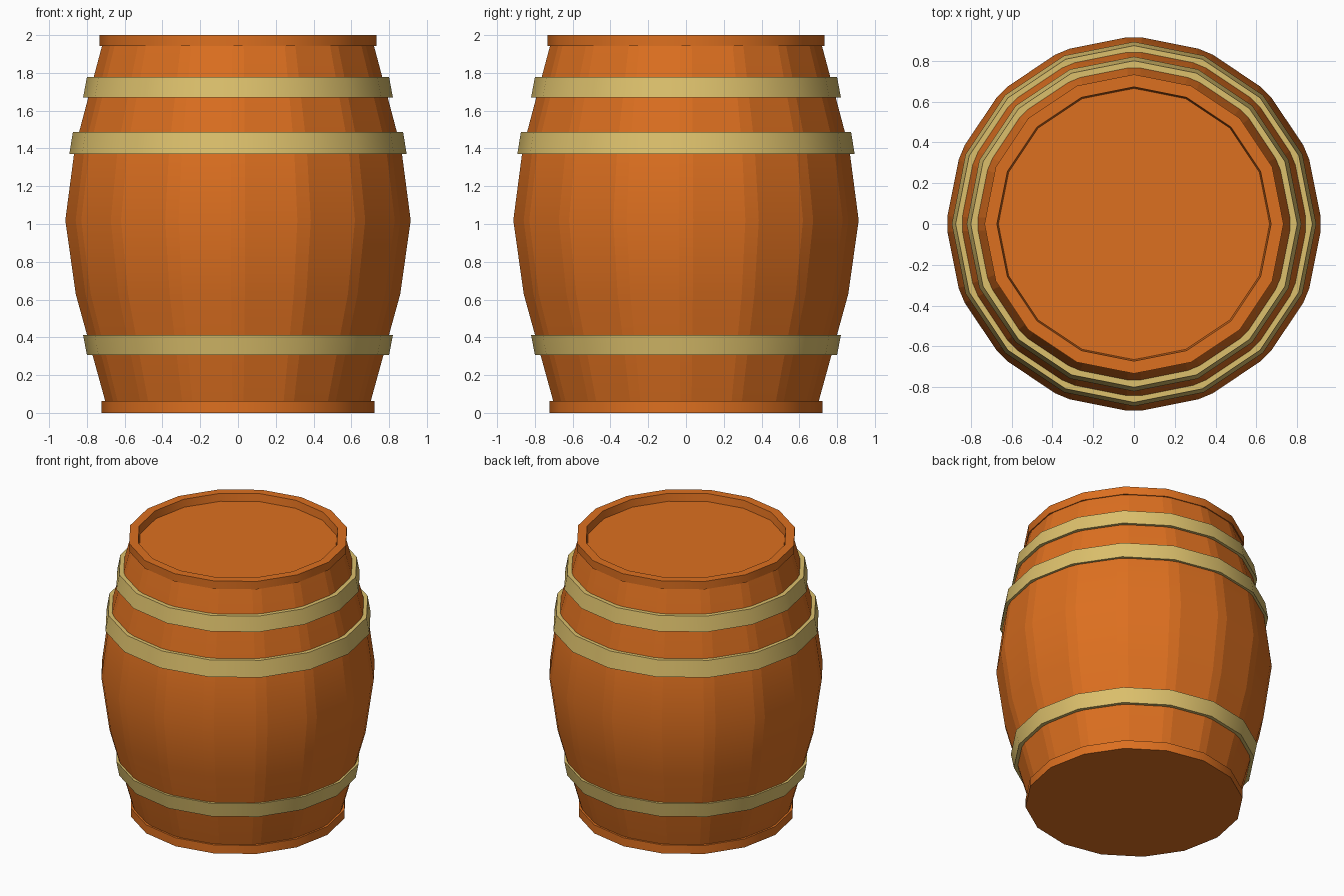
import bpy, bmesh, math

if "Cube" in bpy.data.objects:
    bpy.data.objects.remove(bpy.data.objects["Cube"])

SIDES = 16


def material(name, rgb):
    m = bpy.data.materials.new(name)
    m.diffuse_color = (*rgb, 1)
    m.use_nodes = True
    m.node_tree.nodes["Principled BSDF"].inputs["Base Color"].default_value = m.diffuse_color
    return m


wood = material("wood", (0.72, 0.16, 0.014))
brass = material("brass", (0.72, 0.53, 0.15))


def lathe(name, profile, mat, chamfer=0.0, ring=False):
    """Spin a (radius, z) profile; a ring is closed on itself, else capped."""
    step = math.tau / SIDES
    angles = []
    for i in range(SIDES):
        angles += [i * step - chamfer, i * step + chamfer] if chamfer else [i * step]
    bm = bmesh.new()
    loops = [[bm.verts.new((r * math.cos(a), r * math.sin(a), z)) for a in angles]
             for r, z in profile]
    n = len(angles)
    pairs = list(zip(loops, loops[1:]))
    if ring:
        pairs.append((loops[-1], loops[0]))
    else:
        bm.faces.new(loops[0][::-1])
        bm.faces.new(loops[-1])
    for lo, hi in pairs:
        for i in range(n):
            j = (i + 1) % n
            bm.faces.new((lo[i], lo[j], hi[j], hi[i]))
    bmesh.ops.recalc_face_normals(bm, faces=bm.faces)
    mesh = bpy.data.meshes.new(name)
    bm.to_mesh(mesh)
    bm.free()
    mesh.materials.append(mat)
    obj = bpy.data.objects.new(name, mesh)
    bpy.context.collection.objects.link(obj)
    bpy.ops.object.select_all(action='DESELECT')
    obj.select_set(True)
    bpy.context.view_layer.objects.active = obj
    bpy.ops.object.shade_smooth_by_angle(angle=math.radians(30))
    return obj


# Bulging body: 16 staves with narrow chamfers between them
body = lathe("barrel_body", [(0.70, 0.05), (0.86, 0.63), (0.915, 1.02),
                             (0.865, 1.40), (0.72, 1.945)], wood, chamfer=0.042)
# Keep the lengthwise stave edges crisp
for e in body.data.edges:
    a, b = (body.data.vertices[v].co.z for v in e.vertices)
    if abs(a - b) > 0.01:
        e.use_edge_sharp = True

# Bottom disc and raised top rim around the lid
lathe("bottom_rim", [(0.722, 0.0), (0.722, 0.062)], wood)
lathe("top_rim", [(0.733, 1.942), (0.733, 2.0), (0.672, 2.0), (0.664, 1.942)],
      wood, ring=True)

# Metal hoops: lower radius, lower z, upper radius, upper z
hoops = {"lower_hoop": (0.80, 0.307, 0.82, 0.412),
         "middle_hoop": (0.893, 1.37, 0.874, 1.487),
         "upper_hoop": (0.82, 1.67, 0.80, 1.777)}
for name, (r0, z0, r1, z1) in hoops.items():
    t = 0.055
    lathe(name, [(r0, z0), (r1, z1), (r1 - t, z1), (r0 - t, z0)], brass, ring=True)
